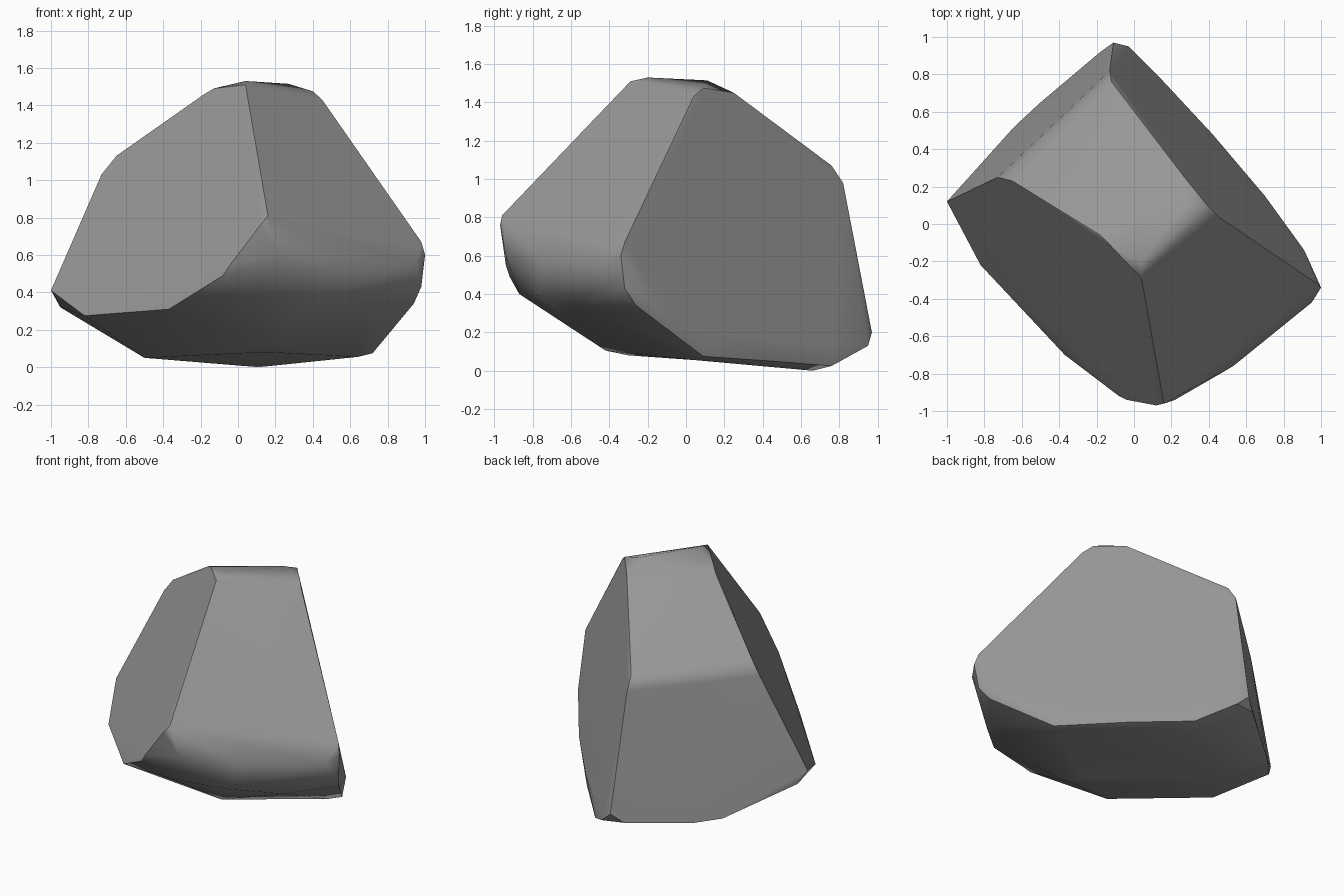
import bpy, bmesh, math

if "Cube" in bpy.data.objects:
    bpy.data.objects.remove(bpy.data.objects["Cube"])

# Corner clusters of the boulder, each a small group of points
top = [(.04, -.2, 1.53), (.04, -.29, 1.51), (-.13, -.11, 1.49), (-.18, -.06, 1.46),
       (.27, .11, 1.515), (.4, .09, 1.475), (.45, .04, 1.43), (.27, .25, 1.45)]
shoulder = [(-.65, .23, 1.13), (-.73, .25, 1.03), (-.12, .76, 1.07), (-.13, .82, .98)]
front = [(.16, -.96, .81), (.12, -.97, .76), (-.04, -.94, .55), (-.08, -.92, .49),
         (.22, -.94, .6), (.53, -.76, .57), (.48, -.77, .39), (-.37, -.7, .31),
         (.1, -.87, .4), (.72, -.55, .34)]
right = [(1, -.34, .6), (.98, -.32, .67), (.98, -.32, .43), (.94, -.26, .34), (.95, -.42, .56)]
left = [(-1, .12, .41), (-.95, .16, .32), (-.82, -.22, .275)]
back = [(-.11, .97, .2), (-.03, .95, .13), (-.18, .92, .14), (-.64, .52, .14), (-.5, .65, .12)]
# Slight swell low on the large back right face
swell = [(.15, .77, .14), (.42, .48, .15), (.7, .15, .2), (.91, -.14, .35)]
base = [(.11, .66, 0), (.15, .76, .025), (.43, .45, .05), (.72, .09, .075), (.64, .05, .055),
        (.17, -.42, .105), (.15, -.3, .08), (-.5, .3, .05)]

# Hull around the corners, with nearly coplanar triangles merged into facets
bm = bmesh.new()
for p in top + shoulder + front + right + left + back + swell + base:
    bm.verts.new(p)
bmesh.ops.convex_hull(bm, input=bm.verts)
loose = [v for v in bm.verts if not v.link_faces]
bmesh.ops.delete(bm, geom=loose, context='VERTS')
bmesh.ops.dissolve_limit(bm, angle_limit=math.radians(3), verts=bm.verts, edges=bm.edges)
bmesh.ops.recalc_face_normals(bm, faces=bm.faces)

mesh = bpy.data.meshes.new("boulder")
bm.to_mesh(mesh)
bm.free()
boulder = bpy.data.objects.new("boulder", mesh)
bpy.context.collection.objects.link(boulder)

# Dark stone colour
stone = bpy.data.materials.new("stone")
stone.diffuse_color = (.31, .31, .31, 1)
stone.use_nodes = True
stone.node_tree.nodes["Principled BSDF"].inputs["Base Color"].default_value = stone.diffuse_color
mesh.materials.append(stone)

# Smooth rounded edges, keep the strong ridges crisp
bpy.context.view_layer.objects.active = boulder
boulder.select_set(True)
bpy.ops.object.shade_smooth_by_angle(angle=math.radians(38))
weighted = boulder.modifiers.new("facet_shading", 'WEIGHTED_NORMAL')
weighted.keep_sharp = True
